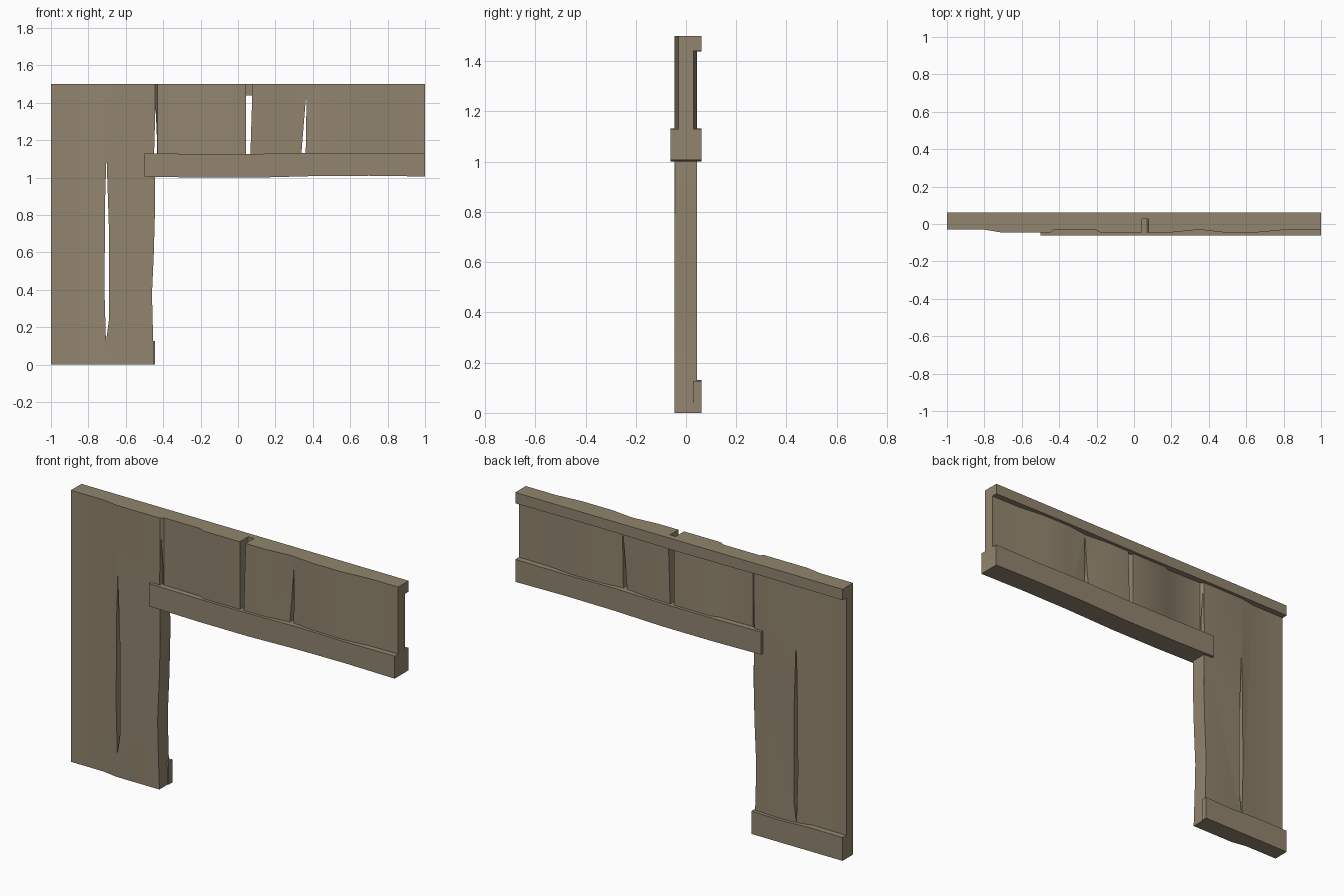
import bpy, bmesh
from mathutils import Vector

cube = bpy.data.objects.get("Cube")
if cube:
    bpy.data.objects.remove(cube, do_unlink=True)

wood = bpy.data.materials.new("weathered wood")
wood.use_nodes = True
COLOR = (0.285, 0.232, 0.155, 1)
wood.diffuse_color = COLOR
bsdf = wood.node_tree.nodes["Principled BSDF"]
bsdf.inputs["Base Color"].default_value = COLOR
bsdf.inputs["Roughness"].default_value = 0.9


def prism(name, outline, axis, low, high):
    """Extrude a flat outline along y (outline in x, z) or z (outline in x, y)."""
    bm = bmesh.new()
    place = (lambda a, b: (a, low, b)) if axis == "y" else (lambda a, b: (a, b, low))
    face = bm.faces.new([bm.verts.new(place(a, b)) for a, b in outline])
    ext = bmesh.ops.extrude_face_region(bm, geom=[face])
    shift = Vector((0, high - low, 0)) if axis == "y" else Vector((0, 0, high - low))
    verts = [g for g in ext["geom"] if isinstance(g, bmesh.types.BMVert)]
    bmesh.ops.translate(bm, verts=verts, vec=shift)
    bmesh.ops.recalc_face_normals(bm, faces=bm.faces)
    mesh = bpy.data.meshes.new(name)
    bm.to_mesh(mesh)
    bm.free()
    mesh.materials.append(wood)
    obj = bpy.data.objects.new(name, mesh)
    bpy.context.collection.objects.link(obj)
    return obj


def smooth(obj):
    bpy.ops.object.select_all(action="DESELECT")
    obj.select_set(True)
    bpy.context.view_layer.objects.active = obj
    bpy.ops.object.shade_smooth_by_angle(angle=0.5)


# Plank wall with uneven thickness along its width
thin, thick = 0.03, 0.045
wave = [(-1, thin), (-0.8, thin), (-0.71, thick), (-0.445, thick), (-0.43, thin),
        (-0.21, thin), (-0.18, thick), (0.2, thick), (0.35, thin), (0.48, thick),
        (0.66, thick), (0.82, thin), (1, thin)]
outline = [(x, -t) for x, t in wave] + [(x, t - 0.001) for x, t in reversed(wave)]
wall = prism("plank_wall", outline, "z", 0, 1.5)

# Doorway opening with a worn edge, and the gaps between planks
gaps = {
    "doorway": [(-0.445, 1.04), (-0.444, 0.82), (-0.45, 0.6), (-0.46, 0.38),
                (-0.455, 0.18), (-0.445, -0.1), (1.1, -0.1), (1.1, 1.04)],
    "leg_gap": [(-0.703, 1.12), (-0.69, 0.72), (-0.69, 0.24), (-0.706, 0.12),
                (-0.714, 0.4), (-0.71, 0.9)],
    "corner_gap": [(-0.452, 1.02), (-0.434, 1.02), (-0.434, 1.22), (-0.441, 1.39)],
    "middle_gap": [(0.043, 1.02), (0.063, 1.02), (0.081, 1.6), (0.043, 1.6)],
    "side_gap": [(0.33, 1.02), (0.36, 1.02), (0.366, 1.4), (0.364, 1.44)],
}
cutters = []
for name, points in gaps.items():
    cutter = prism(name + "_cutter", points, "y", -0.2, 0.2)
    cutter.hide_render = True
    cutters.append(cutter)
    mod = wall.modifiers.new(name, "BOOLEAN")
    mod.operation = "DIFFERENCE"
    mod.solver = "EXACT"
    mod.object = cutter

# Bake the cuts and discard the cutters
bpy.context.view_layer.update()
depsgraph = bpy.context.evaluated_depsgraph_get()
baked = bpy.data.meshes.new_from_object(wall.evaluated_get(depsgraph))
wall.modifiers.clear()
wall.data = baked
for cutter in cutters:
    bpy.data.objects.remove(cutter, do_unlink=True)
smooth(wall)

# Lintel rail running through both sides of the wall
rail = [(-0.5, 1.005), (-0.2, 1.0), (0.1, 1.0), (0.4, 1.008), (0.7, 1.01), (1, 1.006),
        (1, 1.13), (0.7, 1.128), (0.4, 1.132), (0.1, 1.127), (-0.2, 1.126), (-0.5, 1.13)]
smooth(prism("lintel_rail", rail, "y", -0.061, 0.061))

# Battens on the back, along the top and at the foot of the leg
top = [(-1, 1.5), (1, 1.5), (1, 1.44), (0.5, 1.443), (0, 1.438), (-0.5, 1.442), (-1, 1.44)]
smooth(prism("top_batten", top, "y", 0.028, 0.062))
foot = [(-1, 0), (-0.444, 0), (-0.444, 0.127), (-0.62, 0.122), (-0.8, 0.13), (-1, 0.128)]
smooth(prism("foot_batten", foot, "y", 0.028, 0.062))
